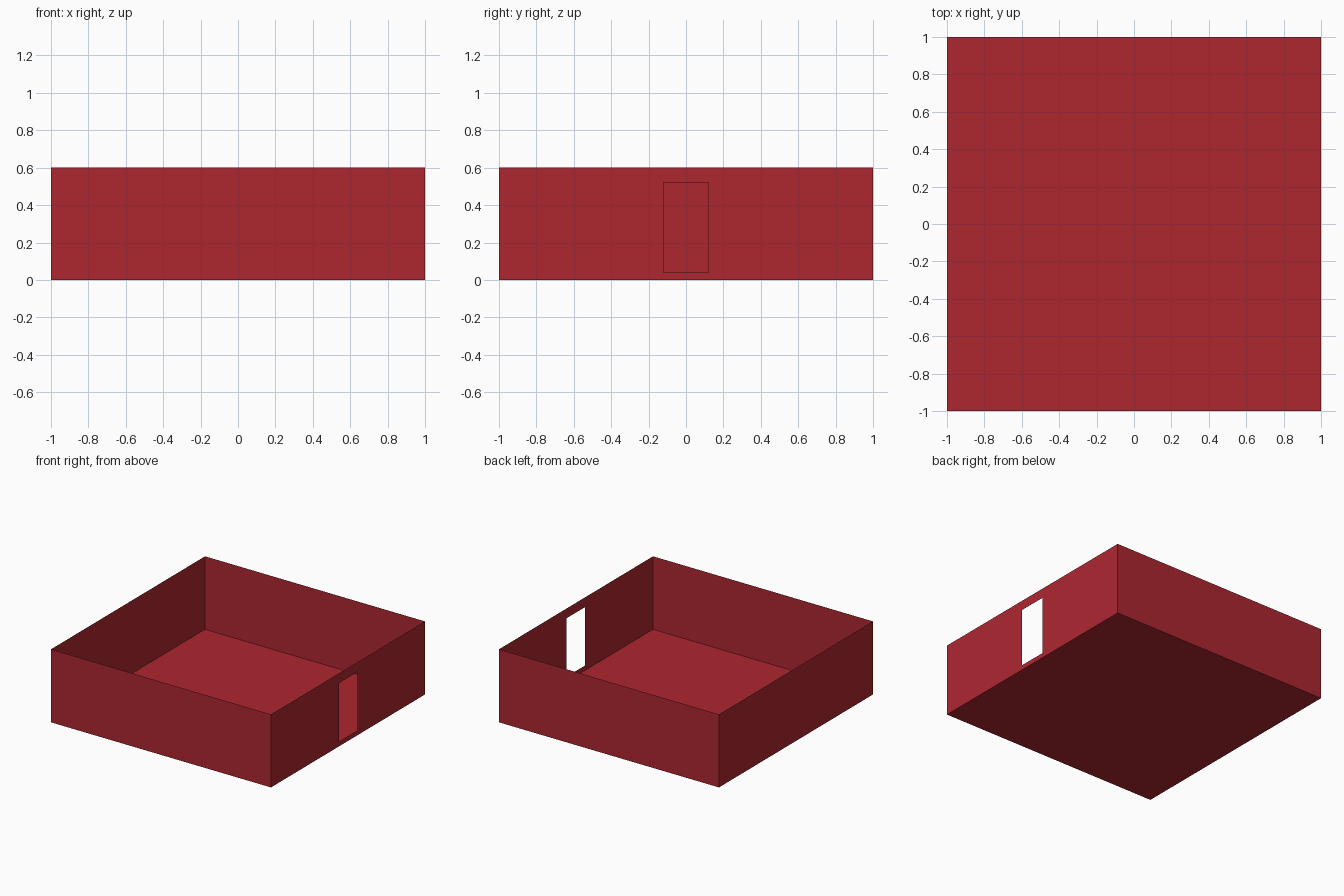
import bpy
import bmesh

if "Cube" in bpy.data.objects:
    bpy.data.objects.remove(bpy.data.objects["Cube"])

HALF, HEIGHT = 1.0, 0.6
DOOR_HALF, DOOR_LOW, DOOR_HIGH = 0.12, 0.04, 0.52

red = bpy.data.materials.new("red")
red.diffuse_color = (0.42, 0.02, 0.03, 1)
red.use_nodes = True
red.node_tree.nodes["Principled BSDF"].inputs["Base Color"].default_value = red.diffuse_color


def sheet(name, faces):
    """Make one thin-sheet object from a few corner-point faces."""
    bm = bmesh.new()
    for corners in faces:
        bm.faces.new([bm.verts.new(p) for p in corners])
    bmesh.ops.remove_doubles(bm, verts=bm.verts[:], dist=1e-5)
    mesh = bpy.data.meshes.new(name)
    bm.to_mesh(mesh)
    bm.free()
    mesh.materials.append(red)
    obj = bpy.data.objects.new(name, mesh)
    bpy.context.collection.objects.link(obj)
    return obj


def rect(a, b, z0, z1):
    """Upright rectangle between two plan points."""
    return [(*a, z0), (*b, z0), (*b, z1), (*a, z1)]


# Floor
sheet("floor", [[(-HALF, -HALF, 0), (HALF, -HALF, 0), (HALF, HALF, 0), (-HALF, HALF, 0)]])

# Three plain walls
fl, fr, br, bl = (-HALF, -HALF), (HALF, -HALF), (HALF, HALF), (-HALF, HALF)
for name, a, b in (("front_wall", fl, fr), ("back_wall", br, bl), ("left_wall", bl, fl)):
    sheet(name, [rect(a, b, 0, HEIGHT)])

# Right wall: a frame of four mitred faces around the doorway
outer = rect(fr, br, 0, HEIGHT)
inner = rect((HALF, -DOOR_HALF), (HALF, DOOR_HALF), DOOR_LOW, DOOR_HIGH)
sheet("doorway_wall", [[outer[i], outer[(i + 1) % 4], inner[(i + 1) % 4], inner[i]]
                       for i in range(4)])
